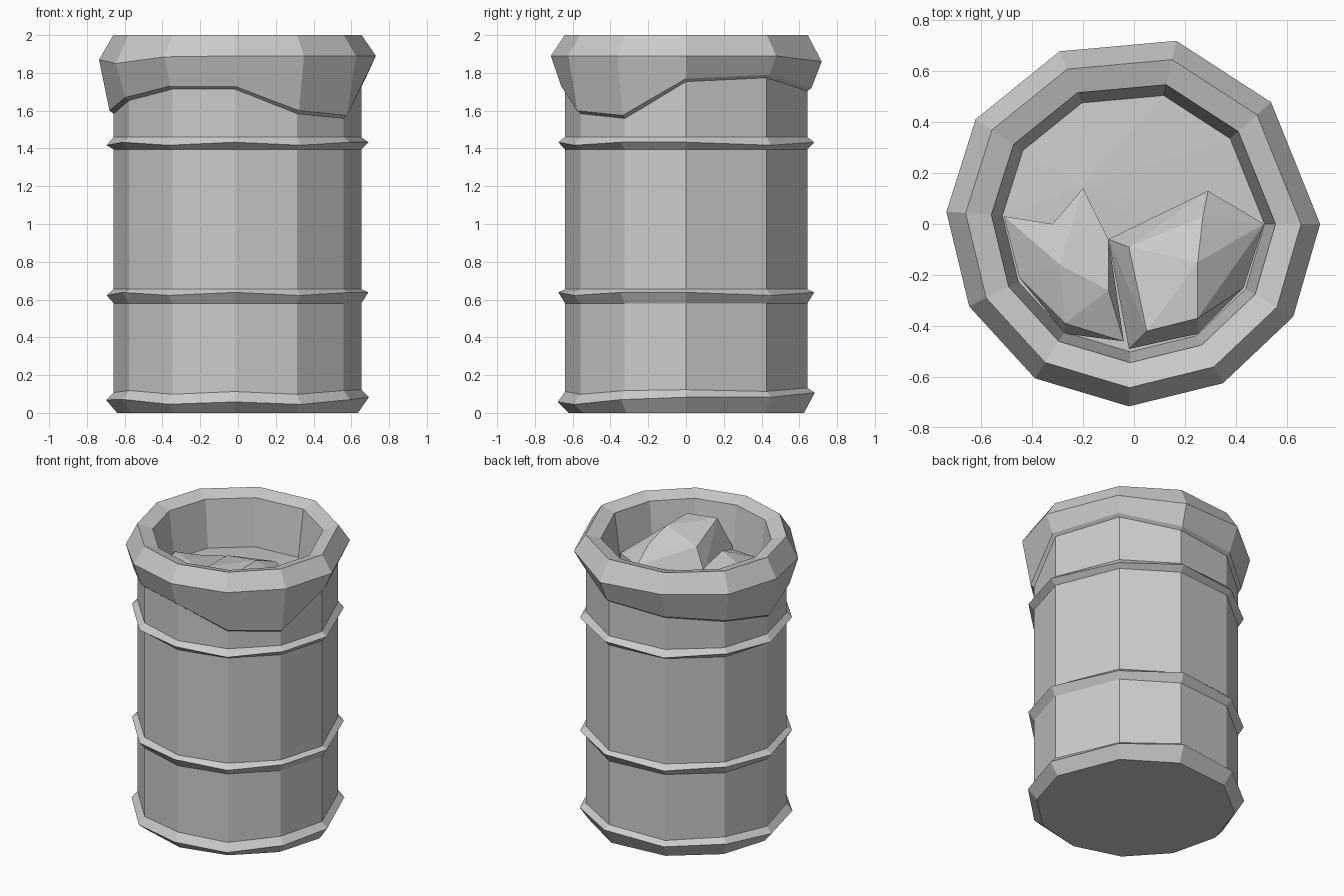
import bpy, bmesh
from math import cos, sin, radians

if "Cube" in bpy.data.objects:
    bpy.data.objects.remove(bpy.data.objects["Cube"])

# Uneven eleven-sided outline shared by every ring
ANGLES = [radians(a) for a in (0, 41.6, 77, 113.3, 146.5, 176.3, 206.6, 237.3, 268.4, 299.2, 329.8)]
WOBBLE = [1, .985, 1.01, 1.01, 1.02, 1.01, .99, .985, .98, .98, .99]
N = len(ANGLES)


def make_object(name, bm):
    bmesh.ops.recalc_face_normals(bm, faces=bm.faces)
    mesh = bpy.data.meshes.new(name)
    bm.to_mesh(mesh)
    bm.free()
    obj = bpy.data.objects.new(name, mesh)
    bpy.context.collection.objects.link(obj)
    return obj


def lathe(name, profile, cap_first=False, cap_last=False):
    """Profile rows are (radius, z); z is a number or one value per side."""
    bm = bmesh.new()
    rings = []
    for r, z in profile:
        zs = z if isinstance(z, list) else [z] * N
        rings.append([bm.verts.new((r * w * cos(a), r * w * sin(a), h))
                      for a, w, h in zip(ANGLES, WOBBLE, zs)])
    for lo, hi in zip(rings, rings[1:]):
        for i in range(N):
            j = (i + 1) % N
            bm.faces.new((lo[i], lo[j], hi[j], hi[i]))
    if cap_first:
        bm.faces.new(rings[0][::-1])
    if cap_last:
        bm.faces.new(rings[-1])
    return make_object(name, bm)


def hull(name, top, floor=1.55):
    """Faceted lump: convex hull of its upper points and their footprint."""
    bm = bmesh.new()
    for x, y, z in top:
        bm.verts.new((x, y, z))
        bm.verts.new((x, y, floor))
    res = bmesh.ops.convex_hull(bm, input=bm.verts)
    junk = {v for v in res["geom_interior"] + res["geom_unused"]
            if isinstance(v, bmesh.types.BMVert)}
    bmesh.ops.delete(bm, geom=list(junk), context='VERTS')
    return make_object(name, bm)


def uneven(z, slope=.0):
    return [z + slope * sin(a) + .008 * (-1) ** i for i, a in enumerate(ANGLES)]


# Barrel body with base flange and two ribs
R = .653
lathe("barrel_body", [
    (.635, 0), (.693, uneven(.075, .025)), (R, uneven(.115, .01)),
    (R, .58), (.69, uneven(.63)), (R, .655),
    (R, 1.395), (.69, uneven(1.425)), (R, 1.46), (R, 1.85)], cap_first=True)

# Liner folded over the rim, with a ragged lower hem
HEM = [1.77, 1.79, 1.72, 1.70, 1.66, 1.60, 1.67, 1.73, 1.73, 1.60, 1.575]
PEAK = [1.89, 1.89, 1.86, 1.88, 1.87, 1.87, 1.85, 1.885, 1.89, 1.89, 1.89]
lathe("folded_liner", [
    (.645, [h - .022 for h in HEM]), (.675, HEM), (.73, PEAK), (.655, 2.0),
    (.555, 1.97), (.51, 1.63)])

# Rubbish surface inside the liner
bm = bmesh.new()
centre = bm.verts.new((-.2, .15, 1.67))
edge = [bm.verts.new((.512 * w * cos(a), .512 * w * sin(a), 1.645)) for a, w in zip(ANGLES, WOBBLE)]
for i in range(N):
    bm.faces.new((centre, edge[i], edge[(i + 1) % N]))
make_object("rubbish_floor", bm)

# Lumps of rubbish
hull("large_lump", [
    (.05, -.42, 1.91), (.25, -.37, 1.91), (.25, -.15, 1.91), (-.02, -.09, 1.85),
    (.27, .03, 1.84), (.29, .13, 1.72), (.51, 0, 1.70), (.43, -.25, 1.72),
    (-.02, -.49, 1.70), (-.10, -.06, 1.70), (.25, -.43, 1.66)])
hull("left_lump", [
    (-.51, .03, 1.70), (-.32, .0, 1.74), (-.29, -.16, 1.78),
    (-.45, -.21, 1.68), (-.27, -.39, 1.73), (-.27, -.43, 1.66)])
hull("middle_lump", [
    (-.32, .0, 1.74), (-.20, .14, 1.71), (-.10, -.06, 1.74), (-.29, -.16, 1.78),
    (-.10, -.26, 1.78), (-.27, -.39, 1.73), (-.04, -.46, 1.70), (-.27, -.43, 1.66)])
